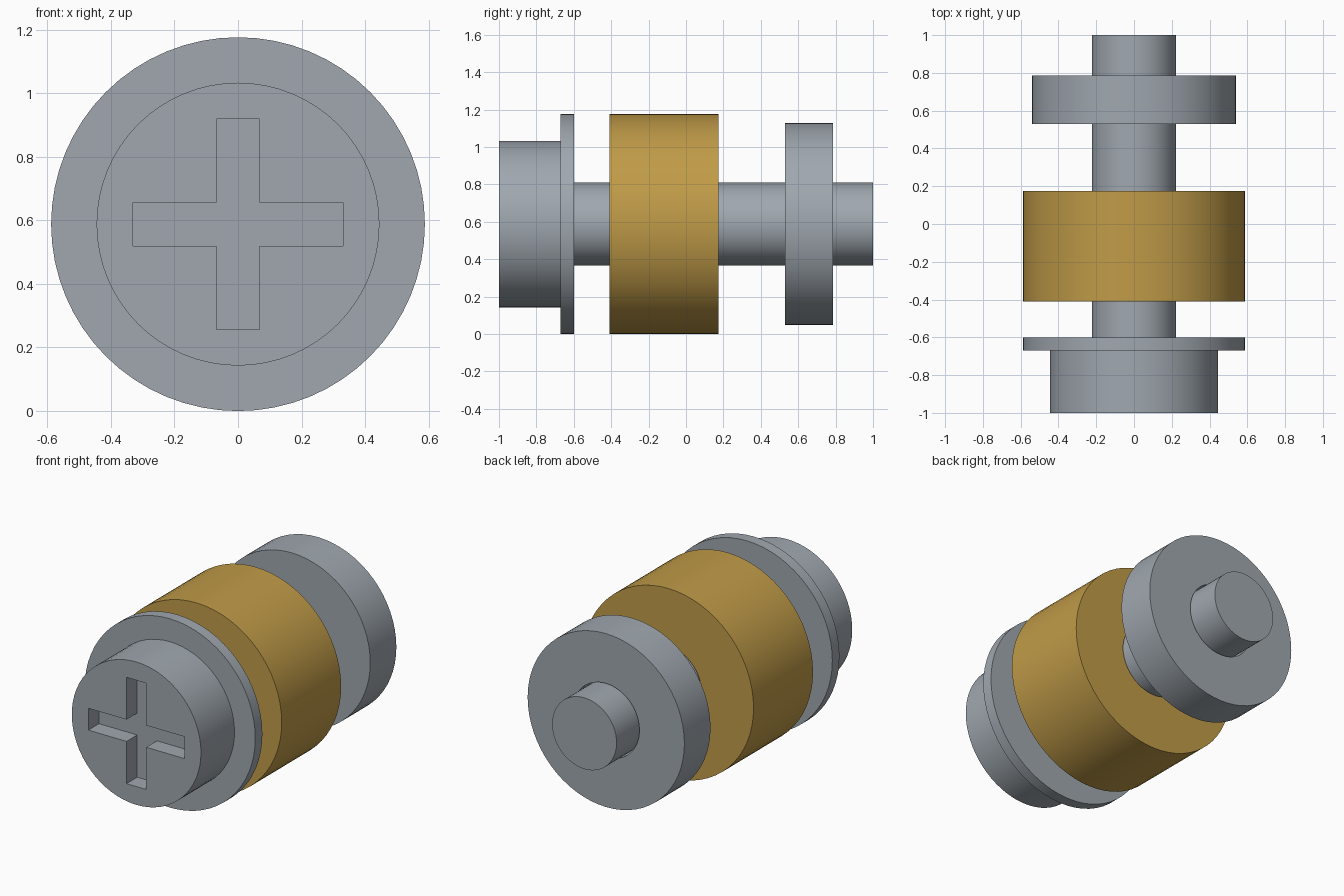
import bpy
import bmesh
import math

if "Cube" in bpy.data.objects:
    bpy.data.objects.remove(bpy.data.objects["Cube"], do_unlink=True)

SEGMENTS = 64
AXIS_Z = 0.588


def make_material(name, color):
    mat = bpy.data.materials.new(name)
    mat.use_nodes = True
    mat.diffuse_color = color
    mat.node_tree.nodes["Principled BSDF"].inputs["Base Color"].default_value = color
    return mat


steel = make_material("steel grey", (0.35, 0.39, 0.43, 1))
brass = make_material("brass gold", (0.53, 0.33, 0.065, 1))


def finish(name, bm, mat):
    bmesh.ops.recalc_face_normals(bm, faces=bm.faces)
    mesh = bpy.data.meshes.new(name)
    bm.to_mesh(mesh)
    bm.free()
    mesh.materials.append(mat)
    obj = bpy.data.objects.new(name, mesh)
    obj.location.z = AXIS_Z
    bpy.context.collection.objects.link(obj)
    return obj


def select_only(obj):
    bpy.ops.object.select_all(action='DESELECT')
    obj.select_set(True)
    bpy.context.view_layer.objects.active = obj


def smooth(obj):
    select_only(obj)
    bpy.ops.object.shade_smooth_by_angle(angle=math.radians(30))


def lathe(name, profile, mat, closed=False):
    """Turn (radius, y) points around the y axis; capped, or closed as a ring."""
    bm = bmesh.new()
    angles = [2 * math.pi * i / SEGMENTS for i in range(SEGMENTS)]
    rings = [[bm.verts.new((r * math.cos(a), y, r * math.sin(a))) for a in angles]
             for r, y in profile]
    pairs = list(zip(rings, rings[1:]))
    if closed:
        pairs.append((rings[-1], rings[0]))
    else:
        bm.faces.new(rings[0])
        bm.faces.new(rings[-1])
    for a, b in pairs:
        for i in range(SEGMENTS):
            j = (i + 1) % SEGMENTS
            bm.faces.new((a[i], a[j], b[j], b[i]))
    return finish(name, bm, mat)


def collar(name, radius, bore, y0, y1, mat):
    obj = lathe(name, [(bore, y0), (radius, y0), (radius, y1), (bore, y1)], mat, True)
    smooth(obj)
    return obj


# Screw: stepped head, flange and shaft turned in one piece
screw = lathe("screw", [(0.445, -1), (0.445, -0.67), (0.588, -0.67), (0.588, -0.6),
                        (0.222, -0.6), (0.222, 1)], steel)

# Cross-shaped driver slot, cut into the head
w, arm = 0.068, 0.331
cross = [(w, w), (w, arm), (-w, arm), (-w, w), (-arm, w), (-arm, -w),
         (-w, -w), (-w, -arm), (w, -arm), (w, -w), (arm, -w), (arm, w)]
bm = bmesh.new()
face = bm.faces.new([bm.verts.new((x, -1.1, z)) for x, z in cross])
extruded = bmesh.ops.extrude_face_region(bm, geom=[face])["geom"]
bmesh.ops.translate(bm, vec=(0, 0.205, 0),
                    verts=[g for g in extruded if isinstance(g, bmesh.types.BMVert)])
cutter = finish("slot_cutter", bm, steel)
cutter.hide_render = True

cut = screw.modifiers.new("driver slot", 'BOOLEAN')
cut.operation = 'DIFFERENCE'
cut.solver = 'EXACT'
cut.object = cutter
select_only(screw)
bpy.ops.object.modifier_apply(modifier=cut.name)
bpy.data.objects.remove(cutter, do_unlink=True)
smooth(screw)

# Collars threaded on the shaft
collar("brass_sleeve", 0.588, 0.23, -0.41, 0.175, brass)
collar("rear_nut", 0.54, 0.23, 0.53, 0.787, steel)
